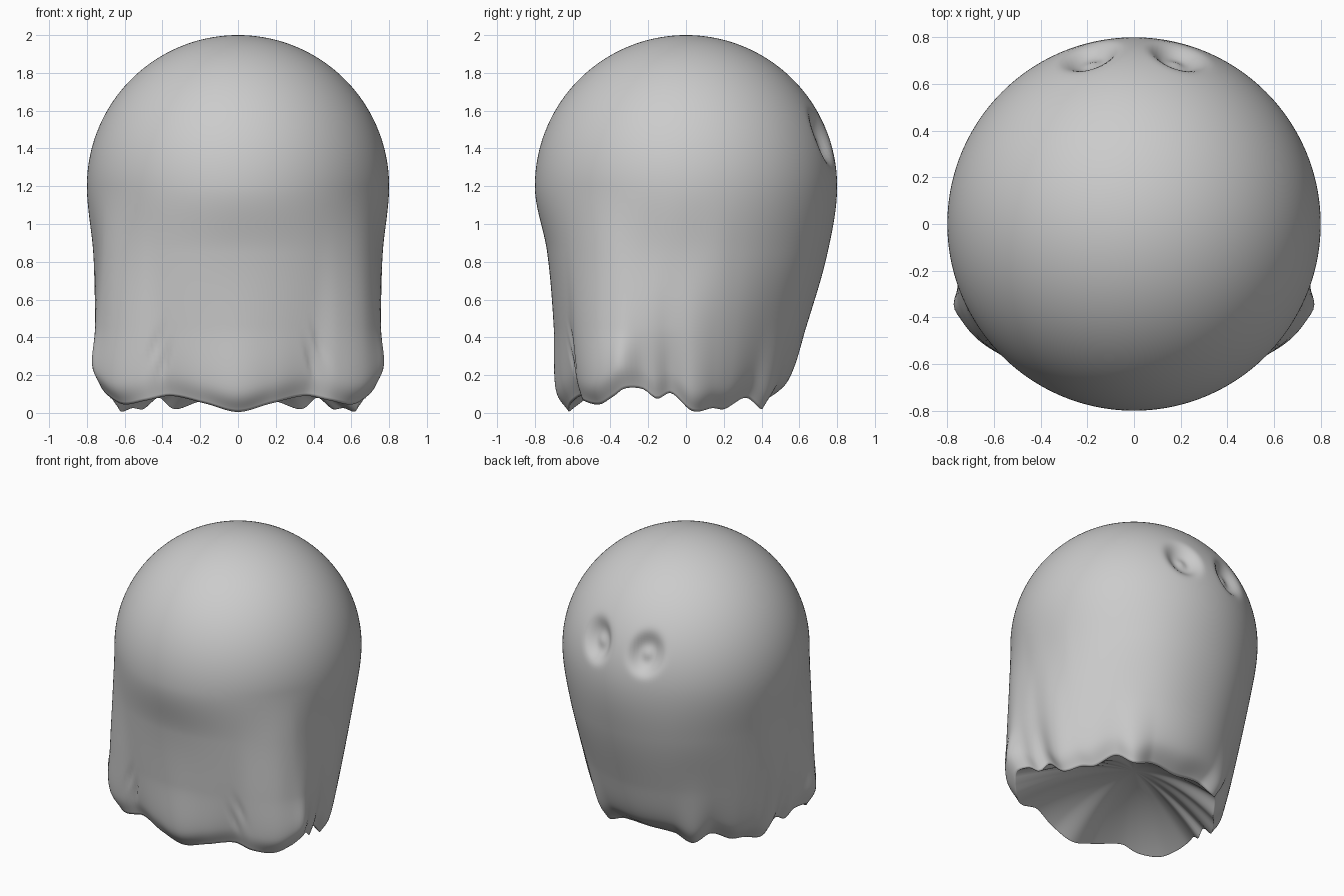
import bpy, bmesh
from math import sin, cos, pi, exp

cube = bpy.data.objects.get("Cube")
if cube:
    bpy.data.objects.remove(cube)

RADIUS, CENTRE_Z = 0.8, 1.2
SEGMENTS, DOME_RINGS, SKIRT_RINGS, FLOOR_RINGS = 240, 70, 60, 24
HOLLOW_TOP = 0.26

# Drape, front to back: angle, radius at three heights, hem radius, hem height
DRAPE = [
    (0, .735, .70, .69, .62, .005),
    (16, .745, .705, .685, .635, .05),
    (33, .77, .735, .705, .66, .09),
    (42, .79, .785, .77, .73, .065),
    (53, .81, .825, .825, .76, .045),
    (61, .81, .83, .845, .785, .09),
    (66, .80, .825, .845, .79, .13),
    (72, .785, .795, .77, .73, .125),
    (77, .775, .775, .735, .69, .075),
    (83, .77, .75, .70, .655, .105),
    (93, .765, .745, .69, .625, .01),
    (104, .765, .715, .65, .575, .025),
    (112, .76, .695, .62, .54, .02),
    (127, .755, .665, .595, .525, .08),
    (140, .755, .655, .585, .52, .02),
    (154, .755, .645, .56, .455, .06),
    (180, .75, .635, .54, .40, .05),
]


def spline(xs, ys, x, flat_end=True):
    """Smooth curve through points, level at the start and optionally the end."""
    n = len(xs)
    slopes = [0.0] * n
    for i in range(1, n - 1):
        slopes[i] = (ys[i + 1] - ys[i - 1]) / (xs[i + 1] - xs[i - 1])
    if not flat_end:
        slopes[-1] = (ys[-1] - ys[-2]) / (xs[-1] - xs[-2])
    i = max(k for k in range(n - 1) if xs[k] <= x or k == 0)
    h = xs[i + 1] - xs[i]
    t = (x - xs[i]) / h
    a, b = t * t * (3 - 2 * t), t * (1 - t)
    return (ys[i] * (1 - a) + ys[i + 1] * a
            + h * b * ((1 - t) * slopes[i] - t * slopes[i + 1]))


def crease(angle, z):
    """Narrow slanted wrinkles beside the front fold."""
    depth = 0
    for start, middle in ((36, .36), (33, .27)):
        line = start - (z - middle) * 28
        depth += exp(-((angle - line) / 1.2) ** 2 - ((z - middle) / .09) ** 2)
    return .012 * depth


def eye_dent(x, y, z):
    """Oval hollow with a slight bump in the middle, one per side."""
    if y < 0:
        return 0
    d = ((abs(x) - .19) / .115) ** 2 + ((z - 1.455) / .138) ** 2
    return .06 * exp(-(d * 1.3) ** 2) - .012 * exp(-d * 12)


angles = [c[0] for c in DRAPE]
columns = list(zip(*DRAPE))[1:]
bm = bmesh.new()
rings = []

# Dome with pressed-in eye hollows
top = bm.verts.new((0, 0, CENTRE_Z + RADIUS))
for j in range(1, DOME_RINGS + 1):
    tilt = j / DOME_RINGS * pi / 2
    ring = []
    for i in range(SEGMENTS):
        a = 2 * pi * i / SEGMENTS
        n = (sin(tilt) * sin(a), -sin(tilt) * cos(a), cos(tilt))
        p = [RADIUS * c for c in n]
        p[2] += CENTRE_Z
        r = RADIUS - eye_dent(*p)
        ring.append(bm.verts.new((n[0] * r, n[1] * r, CENTRE_Z + n[2] * r)))
    rings.append(ring)

# Hanging skirt with folds and wavy hem, then the hollow underside
skirt = [[] for _ in range(SKIRT_RINGS)]
floor = [[] for _ in range(FLOOR_RINGS)]
steps = (0, .35, .75, .95, 1.1)
for i in range(SEGMENTS):
    a = 2 * pi * i / SEGMENTS
    phi = min(180, abs((a * 180 / pi + 180) % 360 - 180))
    upper, middle, lower, hem, hem_z = (spline(angles, c, phi) for c in columns)
    radii = (RADIUS, upper, middle, lower, hem)
    heights = (CENTRE_Z, .85, .45, hem_z + .12, hem_z)
    for j in range(SKIRT_RINGS):
        t = steps[-1] * (j + 1) / SKIRT_RINGS
        z = CENTRE_Z - t if t < steps[1] else spline(steps, heights, t, False)
        r = spline(steps, radii, t, False) - crease(phi, z)
        skirt[j].append(bm.verts.new((r * sin(a), -r * cos(a), z)))
    for j in range(FLOOR_RINGS):
        s = ((j + 1) / (FLOOR_RINGS + 1)) ** 1.5
        r = hem * (1 - s)
        z = hem_z + (HOLLOW_TOP - hem_z) * (1 - (1 - s) ** 2)
        floor[j].append(bm.verts.new((r * sin(a), -r * cos(a), z)))
rings += skirt + floor
hollow = bm.verts.new((0, 0, HOLLOW_TOP))

# Skin the rings
for i in range(SEGMENTS):
    k = (i + 1) % SEGMENTS
    bm.faces.new((top, rings[0][i], rings[0][k]))
    for above, below in zip(rings, rings[1:]):
        bm.faces.new((above[i], below[i], below[k], above[k]))
    bm.faces.new((rings[-1][i], hollow, rings[-1][k]))
bmesh.ops.recalc_face_normals(bm, faces=bm.faces)

mesh = bpy.data.meshes.new("ghost_sheet")
bm.to_mesh(mesh)
bm.free()
sheet = bpy.data.objects.new("ghost_sheet", mesh)
bpy.context.collection.objects.link(sheet)
for face in mesh.polygons:
    face.use_smooth = True

# Plain grey cloth
cloth = bpy.data.materials.new("grey_cloth")
cloth.use_nodes = True
colour = (.6, .6, .6, 1)
cloth.diffuse_color = colour
cloth.node_tree.nodes["Principled BSDF"].inputs["Base Color"].default_value = colour
mesh.materials.append(cloth)
